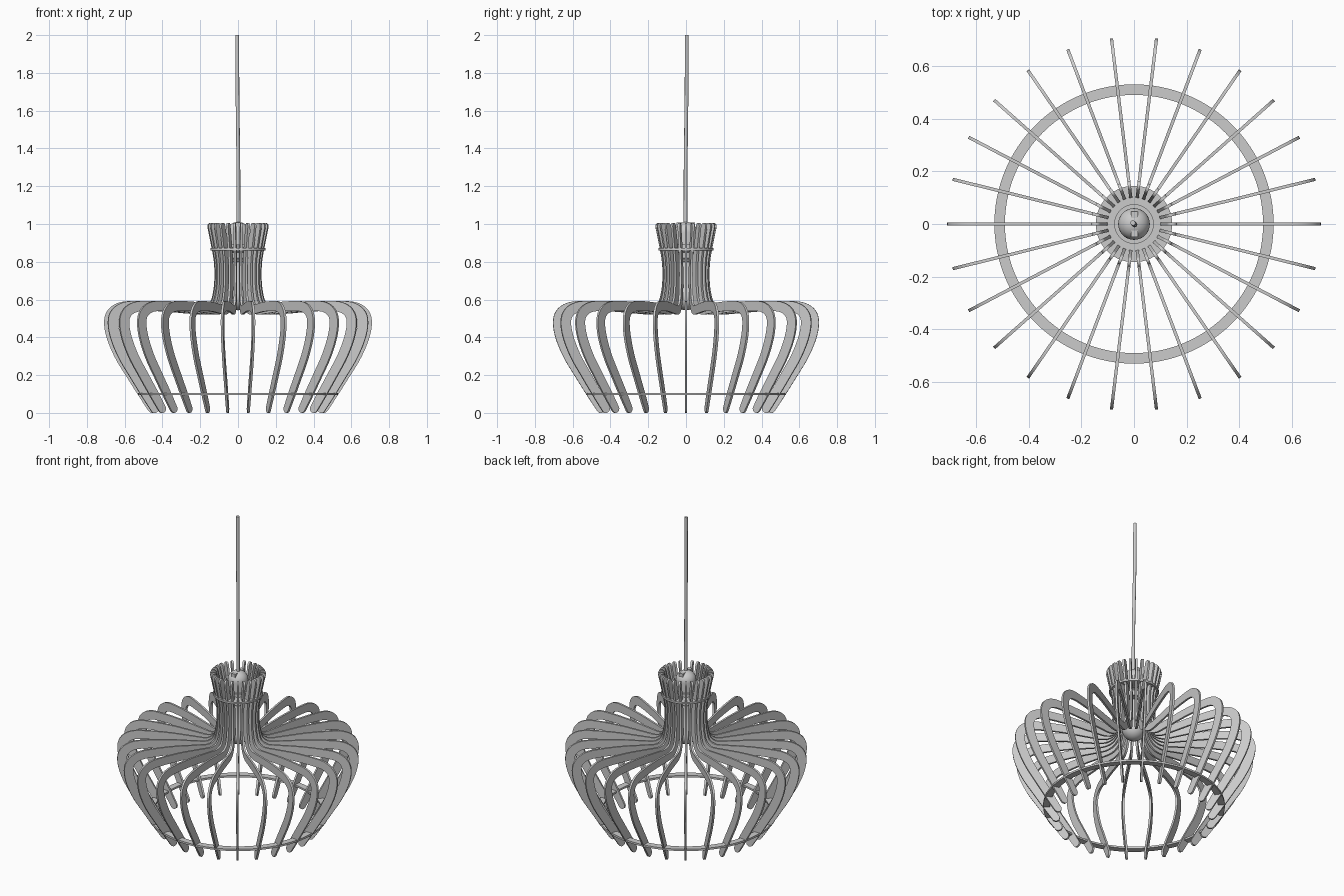
import bpy, bmesh, math
from mathutils import Vector

if "Cube" in bpy.data.objects:
    bpy.data.objects.remove(bpy.data.objects["Cube"])

RIBS = 26
THICK = 0.012


def finish(name, bm, angle=35):
    bmesh.ops.recalc_face_normals(bm, faces=bm.faces)
    me = bpy.data.meshes.new(name)
    bm.to_mesh(me)
    bm.free()
    ob = bpy.data.objects.new(name, me)
    bpy.context.collection.objects.link(ob)
    bpy.ops.object.select_all(action='DESELECT')
    ob.select_set(True)
    bpy.context.view_layer.objects.active = ob
    bpy.ops.object.shade_smooth_by_angle(angle=math.radians(angle))
    return ob


def lathe(name, profile, segs=48, closed=False):
    bm = bmesh.new()
    vs = [bm.verts.new((r, 0, z)) for r, z in profile]
    es = [bm.edges.new(p) for p in zip(vs, vs[1:])]
    if closed:
        es.append(bm.edges.new((vs[-1], vs[0])))
    bmesh.ops.spin(bm, geom=vs + es, axis=(0, 0, 1), cent=(0, 0, 0),
                   angle=math.tau, steps=segs, use_duplicate=False)
    bmesh.ops.remove_doubles(bm, verts=bm.verts, dist=1e-5)
    return finish(name, bm)


def flat_ring(name, r0, r1, z, segs=64):
    h = THICK / 2
    return lathe(name, [(r0, z - h), (r1, z - h), (r1, z + h), (r0, z + h)], segs, True)


def smooth_path(pts, n=6):
    # Catmull-Rom through (r, z, half width) points
    P = [Vector(p) for p in pts]
    P = [2 * P[0] - P[1]] + P + [2 * P[-1] - P[-2]]
    out = []
    for a, b, c, d in zip(P, P[1:], P[2:], P[3:]):
        for i in range(n):
            t = i / n
            out.append(0.5 * (2 * b + (c - a) * t + (2 * a - 5 * b + 4 * c - d) * t * t
                              + (3 * b - a - 3 * c + d) * t ** 3))
    return out + [P[-2]]


# Rib: flat plate following an S-shaped centre line, with rounded ends
centre = [(0.145, 0.988, .018), (0.128, 0.91, .019), (0.109, 0.81, .020), (0.104, 0.72, .021),
          (0.110, 0.64, .022), (0.130, 0.575, .022), (0.180, 0.545, .023), (0.27, 0.550, .024),
          (0.40, 0.562, .025), (0.53, 0.566, .026), (0.615, 0.560, .027), (0.665, 0.530, .028),
          (0.681, 0.48, .028), (0.667, 0.40, .028), (0.625, 0.30, .027), (0.565, 0.20, .026),
          (0.503, 0.10, .025), (0.455, 0.022, .022)]
path = smooth_path(centre)
pairs = []
for i, p in enumerate(path):
    q = path[min(i + 1, len(path) - 1)] - path[max(i - 1, 0)]
    t = Vector((q.x, q.y)).normalized()
    c, n, w = Vector((p.x, p.y)), Vector((-t.y, t.x)), p.z
    row = [(c, w)]
    if i == 0 or i == len(path) - 1:
        s = -1 if i == 0 else 1
        arc = [(c + t * s * w * math.sin(a), w * math.cos(a))
               for a in (math.radians(k) for k in (25, 50, 70, 85))]
        row = arc[::-1] + row if i == 0 else row + arc
    pairs += [(m + n * h, m - n * h) for m, h in row]
bm = bmesh.new()
rows = [[bm.verts.new((v.x, y, v.y)) for v, y in
         ((a, -THICK / 2), (b, -THICK / 2), (b, THICK / 2), (a, THICK / 2))] for a, b in pairs]
for r, s in zip(rows, rows[1:]):
    for k in range(4):
        bm.faces.new((r[k], r[(k + 1) % 4], s[(k + 1) % 4], s[k]))
bm.faces.new(rows[0])
bm.faces.new(rows[-1])
rib = finish("rib", bm)
for i in range(1, RIBS):
    ob = rib.copy()
    ob.name = f"rib_{i}"
    ob.rotation_euler.z = math.tau * i / RIBS
    bpy.context.collection.objects.link(ob)

# Rings that hold the ribs
flat_ring("lower_ring", 0.49, 0.53, 0.10, 96)
flat_ring("upper_ring", 0.058, 0.145, 0.866)

# Lamp holder: domed cap, body and collar
dome = [(0.06 * math.cos(a), 0.955 + 0.056 * math.sin(a))
        for a in (math.radians(10 * k) for k in range(9))] + [(0, 1.011)]
lathe("socket", [(0, 0.82), (0.045, 0.82), (0.05, 0.85), (0.058, 0.855)] + dome)
lathe("socket_collar", [(0.05, 0.872), (0.075, 0.872), (0.075, 0.892), (0.05, 0.892)], 48, True)

# Screw thread rings below the holder
for i in range(3):
    z = 0.805 + i * 0.018
    lathe("socket_thread", [(0.03, z - .007), (0.047, z - .004), (0.047, z + .004), (0.03, z + .007)], 32, True)

# Bulb
ball = [(0.07 * math.sin(a), 0.613 - 0.07 * math.cos(a))
        for a in (math.radians(12 * k) for k in range(10))]
lathe("bulb", [(0, 0.543)] + ball[1:] + [(0.052, 0.685), (0.042, 0.73), (0.036, 0.78), (0.034, 0.83)])

# Cord clamp blocks on the cap
for y in (-0.037, 0.035):
    bm = bmesh.new()
    bmesh.ops.create_cube(bm, size=0.026)
    bmesh.ops.translate(bm, verts=bm.verts, vec=(0.002, y, 0.995))
    finish("clamp_block", bm)

# Cord, hanging very slightly off plumb
cu = bpy.data.curves.new("cord", 'CURVE')
cu.dimensions = '3D'
cu.bevel_depth = 0.01
cu.bevel_resolution = 3
cu.use_fill_caps = True
sp = cu.splines.new('POLY')
cord_pts = [(0.003, -0.003, 0.98), (0.002, -0.002, 1.3), (-0.003, 0.003, 1.7), (-0.004, 0.004, 2.0)]
sp.points.add(len(cord_pts) - 1)
for p, co in zip(sp.points, cord_pts):
    p.co = (*co, 1)
bpy.context.collection.objects.link(bpy.data.objects.new("cord", cu))
